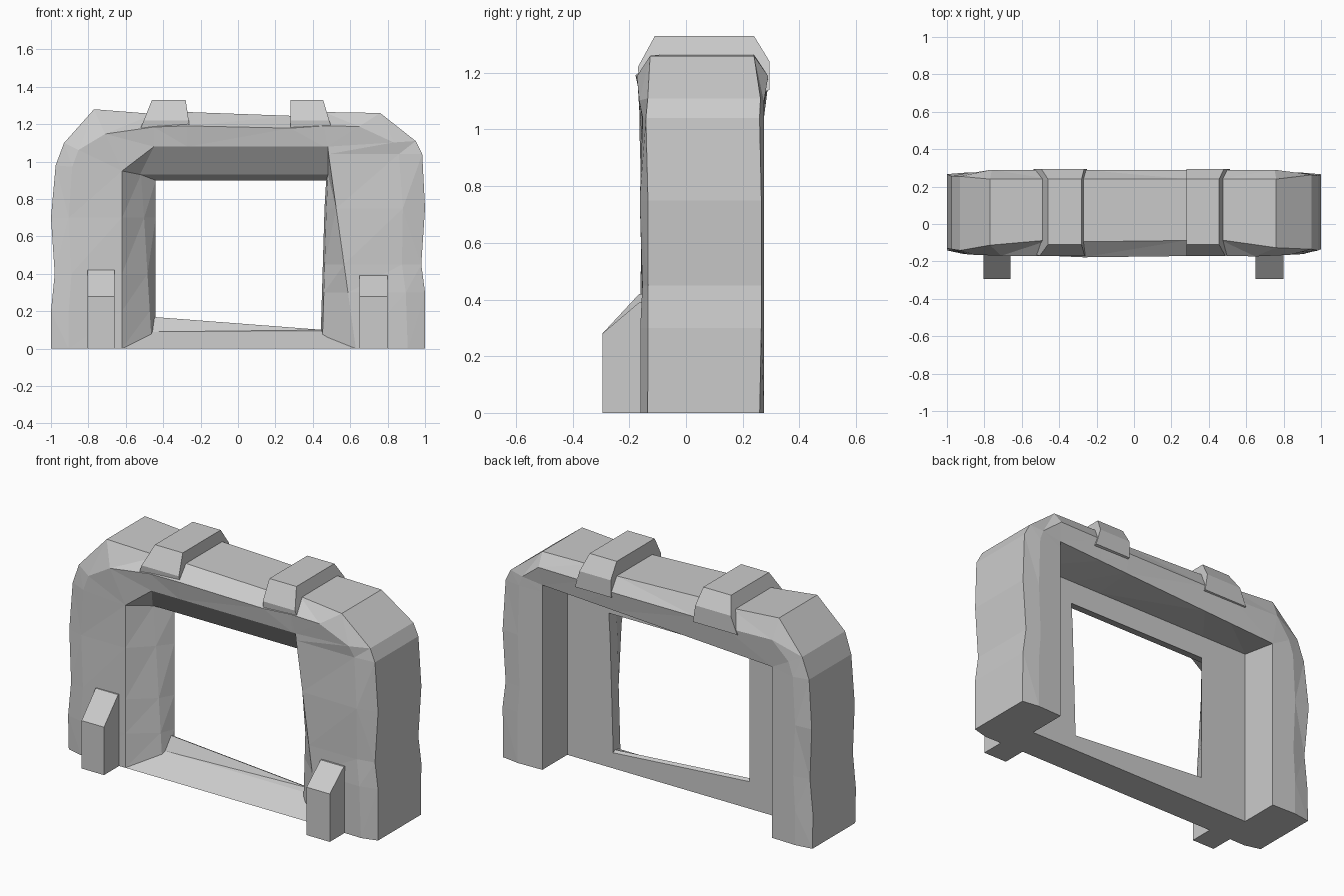
import bpy, bmesh, random

if "Cube" in bpy.data.objects:
    bpy.data.objects.remove(bpy.data.objects["Cube"])

random.seed(4)


def make_object(name, loops):
    """Bridge a list of equal-length closed loops and cap both ends."""
    bm = bmesh.new()
    rings = [[bm.verts.new(p) for p in loop] for loop in loops]
    n = len(rings[0])
    for a, b in zip(rings, rings[1:]):
        for i in range(n):
            j = (i + 1) % n
            bm.faces.new((a[i], a[j], b[j], b[i]))
    bm.faces.new(rings[0])
    bm.faces.new(rings[-1])
    bmesh.ops.remove_doubles(bm, verts=bm.verts, dist=0.0005)
    bmesh.ops.dissolve_degenerate(bm, edges=bm.edges, dist=0.0005)
    bmesh.ops.triangulate(bm, faces=bm.faces)
    bmesh.ops.recalc_face_normals(bm, faces=bm.faces)
    mesh = bpy.data.meshes.new(name)
    bm.to_mesh(mesh)
    bm.free()
    ob = bpy.data.objects.new(name, mesh)
    bpy.context.collection.objects.link(ob)
    return ob


# Outer outline of the arch, left foot to right foot
outline = [(-1, 0), (-1, 0.2), (-0.98, 0.4), (-1, 0.7), (-0.975, 0.98),
           (-0.93, 1.1), (-0.77, 1.28), (-0.45, 1.255), (-0.27, 1.265),
           (0.28, 1.245), (0.46, 1.265), (0.76, 1.26), (0.95, 1.11),
           (0.985, 1.04), (1, 0.75), (0.98, 0.45), (1, 0.3), (1, 0)]


def opening(p, left, right, height):
    """Project an outline point onto a rectangular opening."""
    return (max(-left, min(right, p[0])), min(p[1], height))


def blend(p, q, t):
    return (p[0] + (q[0] - p[0]) * t, p[1] + (q[1] - p[1]) * t)


def section(p):
    """Cross-section of the arch at one outline point."""
    x, z = p
    low = min(z, 1.07)
    top = z > 1.15
    r = lambda: random.uniform(-0.008, 0.008) if z > 0 else 0
    # front opening has a chipped upper left corner
    fx = max(-0.62, min(0.63 - 0.14 * low, x))
    front = (fx, min(z, 1.08, 0.95 + (fx + 0.62) * 0.8))
    back = opening(p, 0.745, 0.74, 1.04 + 0.04 * max(-1, min(1, x / 0.74)))
    panel = opening(p, 0.745, 0.74, 1.035)
    hole_front = opening(p, 0.46 + 0.06 * low, 0.45 + 0.03 * low, 0.93)
    hole_back = opening(p, 0.44, 0.44 + 0.03 * low, 0.90)
    front_y = -0.135 if not top else (-0.12 if abs(x) > 0.5 else -0.09)
    pts = [(p, 0.24 if top else 0.26 + r()),
           (p, front_y + r()),
           (blend(p, front, 0.4 if top else 0.25), (-0.175 if top else -0.16) + r()),
           (front, -0.155),
           (hole_front, -0.04), (hole_back, 0.04),
           (panel, 0.04), (back, 0.27),
           (blend(p, back, 0.4), 0.29 if top else 0.275)]
    return [(q[0], y, q[1]) for q, y in pts]


make_object("stone_arch", [section(p) for p in outline])


# Sloping threshold between the jambs
def sill_end(side, top):
    return [(side * x, y, z) for x, y, z in
            [(0.63, -0.155, 0), (0.46, -0.02, 0.09), (0.46, 0.02, top),
             (0.46, 0.04, top - 0.01), (0.46, 0.04, 0)]]


make_object("threshold", [sill_end(-1, 0.17), sill_end(1, 0.1)])


# Raised bands across the lintel, widening slightly towards their base
band = [(-0.165, 1.17), (-0.17, 1.22), (-0.11, 1.33), (0.24, 1.33),
        (0.295, 1.24), (0.295, 1.14), (0.24, 1.12)]
for name, x0, x1, s0, s1 in (("left_band", -0.46, -0.28, 0.08, 0.03),
                             ("right_band", 0.28, 0.455, 0.0, 0.06)):
    spread = lambda z: max(0, (1.33 - z) / 0.2)
    make_object(name, [[(x0 - s0 * spread(z), y, z) for y, z in band],
                       [(x1 + s1 * spread(z), y, z) for y, z in band]])


# Buttress blocks at the front of each pillar
for name, x0, x1, top in (("left_buttress", -0.805, -0.66, 0.42),
                          ("right_buttress", 0.65, 0.8, 0.39)):
    prof = [(-0.295, 0), (-0.295, 0.28), (-0.165, top), (-0.12, top), (-0.12, 0)]
    make_object(name, [[(x, y, z) for y, z in prof] for x in (x0, x1)])
